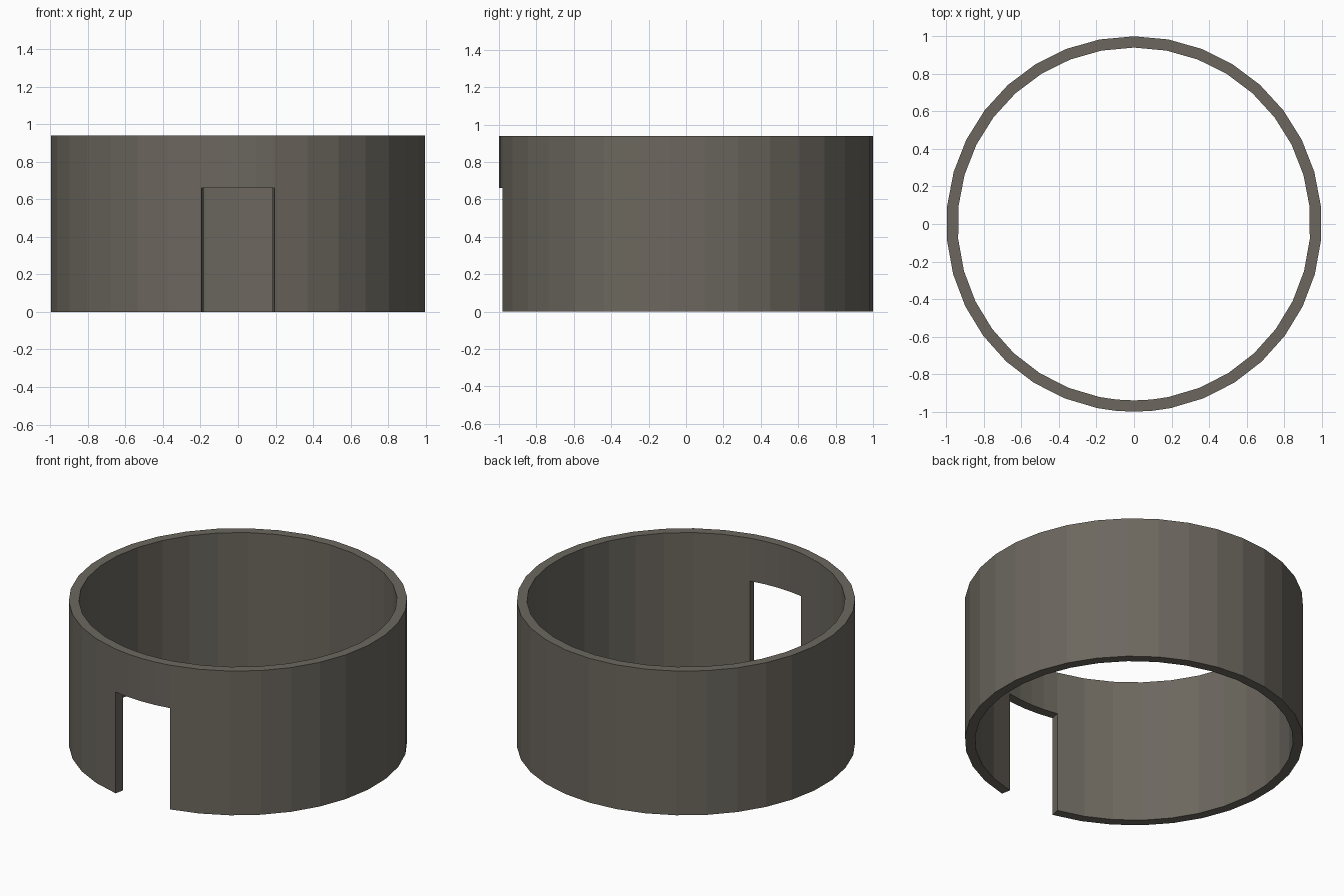
import bpy, bmesh, math

if "Cube" in bpy.data.objects:
    bpy.data.objects.remove(bpy.data.objects["Cube"])

R_OUT, R_IN = 1.0, 0.94
HEIGHT, DOOR_TOP = 0.94, 0.66
DOOR_HALF = math.radians(11.25)
WALL_SEGS, DOOR_SEGS = 32, 4

stone = bpy.data.materials.new("grey_brown_stone")
stone.diffuse_color = (0.150, 0.137, 0.114, 1)
stone.use_nodes = True
stone.node_tree.nodes["Principled BSDF"].inputs["Base Color"].default_value = stone.diffuse_color

# Angles around the ring, measured from the front (-y): doorway arc, then wall arc
angles = [-DOOR_HALF + 2 * DOOR_HALF * i / DOOR_SEGS for i in range(DOOR_SEGS)]
angles += [DOOR_HALF + (2 * math.pi - 2 * DOOR_HALF) * i / WALL_SEGS for i in range(WALL_SEGS)]
n = len(angles)
levels = (0.0, DOOR_TOP, HEIGHT)

bm = bmesh.new()
cache = {}


def v(i, r, k):
    key = (i % n, r, k)
    if key not in cache:
        a = angles[i % n]
        cache[key] = bm.verts.new((r * math.sin(a), -r * math.cos(a), levels[k]))
    return cache[key]


def quad(*corners):
    bm.faces.new([v(*c) for c in corners])


for i in range(n):
    j = i + 1
    is_door = i < DOOR_SEGS
    # Outer and inner wall faces, leaving the doorway open
    for k in range(1 if is_door else 0, 2):
        quad((i, R_OUT, k), (j, R_OUT, k), (j, R_OUT, k + 1), (i, R_OUT, k + 1))
        quad((j, R_IN, k), (i, R_IN, k), (i, R_IN, k + 1), (j, R_IN, k + 1))
    # Top rim, and underside of wall or lintel
    b = 1 if is_door else 0
    quad((i, R_OUT, 2), (j, R_OUT, 2), (j, R_IN, 2), (i, R_IN, 2))
    quad((j, R_OUT, b), (i, R_OUT, b), (i, R_IN, b), (j, R_IN, b))

# Door jambs
for i in (0, DOOR_SEGS):
    quad((i, R_OUT, 0), (i, R_IN, 0), (i, R_IN, 1), (i, R_OUT, 1))

bmesh.ops.recalc_face_normals(bm, faces=bm.faces[:])
mesh = bpy.data.meshes.new("round_wall")
bm.to_mesh(mesh)
bm.free()
mesh.materials.append(stone)
wall = bpy.data.objects.new("round_wall", mesh)
bpy.context.collection.objects.link(wall)
